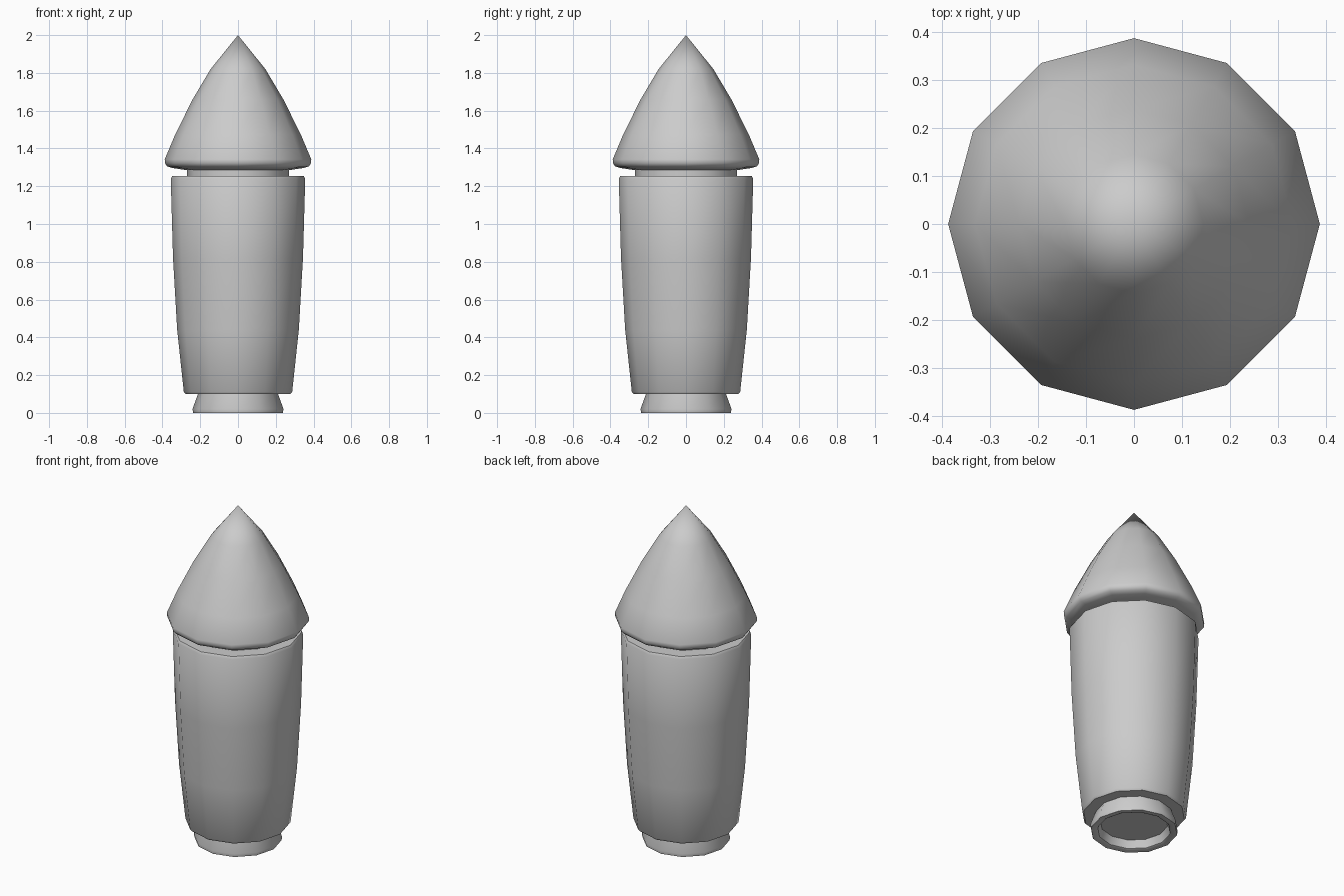
import bpy, bmesh, math

if "Cube" in bpy.data.objects:
    bpy.data.objects.remove(bpy.data.objects["Cube"])

SIDES = 12


def lathe(name, profile):
    """Revolve a closed (radius, z) profile into a 12-sided solid."""
    bm = bmesh.new()
    rings = []
    for r, z in profile:
        if r == 0:
            rings.append([bm.verts.new((0, 0, z))] * SIDES)
        else:
            rings.append([bm.verts.new((r * math.cos(i * math.tau / SIDES),
                                        r * math.sin(i * math.tau / SIDES), z))
                          for i in range(SIDES)])
    for a, b in zip(rings, rings[1:]):
        for i in range(SIDES):
            j = (i + 1) % SIDES
            bm.faces.new(dict.fromkeys((a[i], a[j], b[j], b[i])))
    bmesh.ops.recalc_face_normals(bm, faces=bm.faces)
    mesh = bpy.data.meshes.new(name)
    bm.to_mesh(mesh)
    bm.free()
    ob = bpy.data.objects.new(name, mesh)
    bpy.context.collection.objects.link(ob)
    bpy.ops.object.select_all(action='DESELECT')
    ob.select_set(True)
    bpy.context.view_layer.objects.active = ob
    bpy.ops.object.shade_smooth_by_angle(angle=math.radians(40))
    return ob


# Flared nozzle with a shallow recess underneath
lathe("nozzle", [(0, 0.05), (0.185, 0.05), (0.2, 0.005), (0.21, 0), (0.237, 0),
                 (0.241, 0.02), (0.212, 0.1), (0.212, 0.11), (0, 0.11)])

# Tapered body with softened rims, and the recessed neck on top
lathe("body", [(0, 0.1), (0.278, 0.1), (0.287, 0.112), (0.322, 0.44), (0.344, 0.82),
               (0.356, 1.24), (0.348, 1.254), (0.27, 1.254), (0.27, 1.29), (0, 1.29)])

# Pointed nose cone with an overhanging rolled lip
lathe("nose_cone", [(0, 1.285), (0.27, 1.285), (0.345, 1.296), (0.375, 1.305),
                    (0.387, 1.322), (0.388, 1.342), (0.332, 1.475), (0.24, 1.66),
                    (0.145, 1.82), (0, 2.0)])
